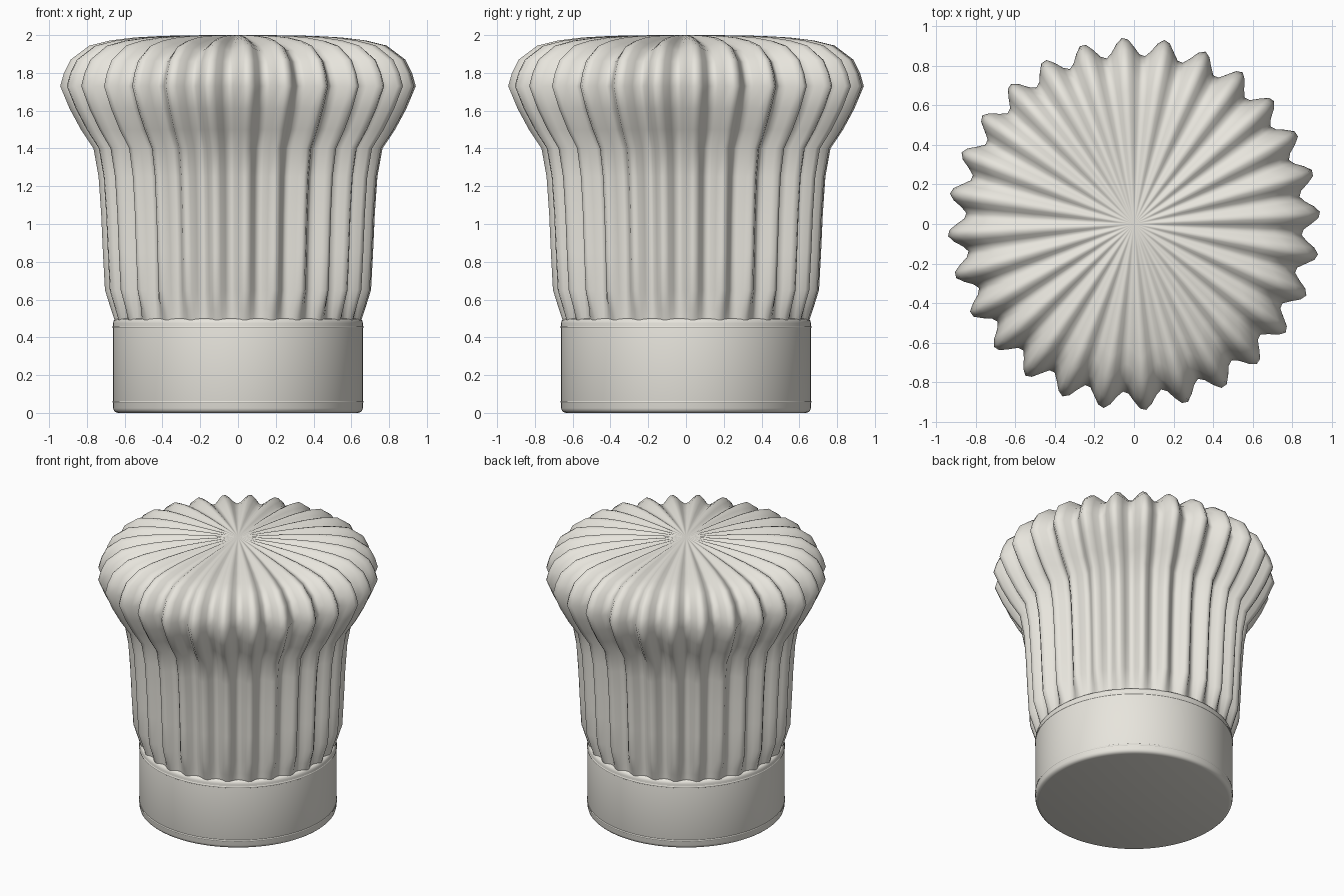
import bpy, bmesh, math

if "Cube" in bpy.data.objects:
    bpy.data.objects.remove(bpy.data.objects["Cube"])

PLEATS = 28
SEGS = 192


def material(name, rgb):
    m = bpy.data.materials.new(name)
    m.diffuse_color = (*rgb, 1)
    m.use_nodes = True
    m.node_tree.nodes["Principled BSDF"].inputs["Base Color"].default_value = m.diffuse_color
    return m


cloth = material("warm white cloth", (0.80, 0.78, 0.72))


def lathe(name, profile, pleated=False, cap_bottom=False, angle=60):
    """Spin (radius, z, pleat depth, pleat lift) rows about z; ends at a pole if radius is 0."""
    bm = bmesh.new()
    rings = []
    for r, z, depth, lift in profile:
        if r == 0:
            rings.append([bm.verts.new((0, 0, z))])
            continue
        ring = []
        for i in range(SEGS):
            a = math.tau * i / SEGS
            w = math.sin(PLEATS * a) if pleated else 0
            rr = r + depth * (w - 1)
            ring.append(bm.verts.new((rr * math.cos(a), rr * math.sin(a), z + lift * (w - 1))))
        rings.append(ring)
    for lo, hi in zip(rings, rings[1:]):
        for i in range(SEGS):
            j = (i + 1) % SEGS
            if len(hi) == 1:
                bm.faces.new((lo[i], lo[j], hi[0]))
            else:
                bm.faces.new((lo[i], lo[j], hi[j], hi[i]))
    if cap_bottom:
        bm.faces.new(rings[0][::-1])
    mesh = bpy.data.meshes.new(name)
    bm.to_mesh(mesh)
    bm.free()
    mesh.materials.append(cloth)
    ob = bpy.data.objects.new(name, mesh)
    bpy.context.collection.objects.link(ob)
    bpy.context.view_layer.objects.active = ob
    ob.select_set(True)
    bpy.ops.object.shade_smooth_by_angle(angle=math.radians(angle))
    ob.select_set(False)
    return ob


# pleated crown: straight wall, puffed rim and flat gathered top
lathe("pleated_crown", [
    (0.655, 0.49, 0.010, 0), (0.675, 0.55, 0.020, 0), (0.707, 0.65, 0.032, 0),
    (0.718, 0.85, 0.035, 0), (0.727, 1.05, 0.036, 0), (0.741, 1.25, 0.037, 0),
    (0.768, 1.40, 0.040, 0), (0.835, 1.50, 0.044, 0), (0.895, 1.61, 0.047, 0),
    (0.945, 1.73, 0.048, 0), (0.925, 1.80, 0.048, 0.003), (0.890, 1.87, 0.047, 0.006),
    (0.790, 1.945, 0.042, 0.014), (0.680, 1.972, 0.034, 0.016), (0.550, 1.988, 0.025, 0.015),
    (0.400, 1.996, 0.015, 0.011), (0.250, 1.999, 0.008, 0.006), (0.120, 2.0, 0.003, 0.002),
    (0, 2.0, 0, 0)], pleated=True, angle=80)

# headband with softly rounded rims
lathe("headband", [(r, z, 0, 0) for r, z in [
    (0.635, 0), (0.648, 0.004), (0.657, 0.012), (0.661, 0.025), (0.661, 0.475),
    (0.658, 0.488), (0.650, 0.497), (0.635, 0.5)]], cap_bottom=True)

# fine seams around the headband
for name, z in (("lower_seam", 0.058), ("upper_seam", 0.455)):
    lathe(name, [(r, z + dz, 0, 0) for r, dz in
                 [(0.658, -0.008), (0.6635, -0.004), (0.6635, 0.004), (0.658, 0.008)]])
